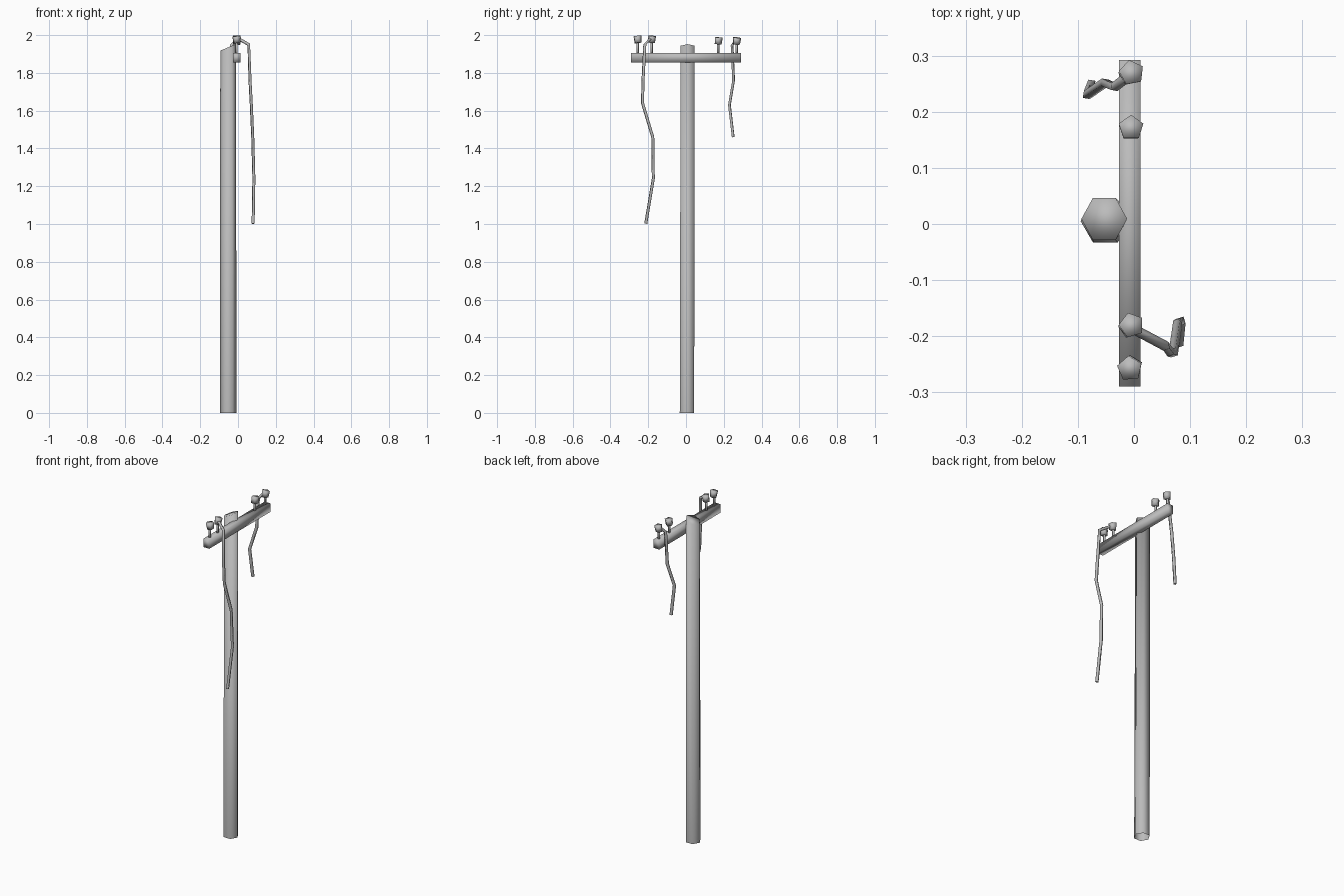
import bpy, bmesh, math
from mathutils import Matrix, Vector

cube = bpy.data.objects.get("Cube")
if cube:
    bpy.data.objects.remove(cube, do_unlink=True)

# One plain grey for everything
grey = bpy.data.materials.new("plain grey")
grey.use_nodes = True
colour = (0.5, 0.5, 0.5, 1)
grey.diffuse_color = colour
grey.node_tree.nodes["Principled BSDF"].inputs["Base Color"].default_value = colour


def finish(name, bm):
    mesh = bpy.data.meshes.new(name)
    for face in bm.faces:
        face.smooth = True
    bm.to_mesh(mesh)
    bm.free()
    mesh.materials.append(grey)
    obj = bpy.data.objects.new(name, mesh)
    bpy.context.collection.objects.link(obj)
    return obj


def prism(name, sides, r_low, r_high, height, centre, tilt=(0, 0), turn=0.0):
    """Tapered prism with its first corner turned from +x."""
    bm = bmesh.new()
    place = (Matrix.Translation(centre) @ Matrix.Rotation(tilt[0], 4, 'X')
             @ Matrix.Rotation(tilt[1], 4, 'Y') @ Matrix.Rotation(turn, 4, 'Z'))
    bmesh.ops.create_cone(bm, cap_ends=True, segments=sides, radius1=r_low,
                          radius2=r_high, depth=height, matrix=place)
    return finish(name, bm)


def wire(name, points, radius):
    curve = bpy.data.curves.new(name, 'CURVE')
    curve.dimensions = '3D'
    curve.bevel_depth = radius
    curve.bevel_resolution = 0
    curve.use_fill_caps = True
    spline = curve.splines.new('POLY')
    spline.use_smooth = True
    spline.points.add(len(points) - 1)
    for point, co in zip(spline.points, points):
        point.co = (*co, 1)
    curve.materials.append(grey)
    obj = bpy.data.objects.new(name, curve)
    bpy.context.collection.objects.link(obj)


# Six-sided pole, open underneath, with a sloping top
pole_height = 1.935
pole = prism("pole", 6, 0.044, 0.043, pole_height,
             (-0.051, 0.005, pole_height / 2), turn=math.pi / 6)
bm = bmesh.new()
bm.from_mesh(pole.data)
for v in bm.verts:
    if v.co.z > 1:
        v.co.z += 0.4 * (v.co.x + 0.051)
        v.co.y += 0.004
        v.co.x = -0.053 + (v.co.x + 0.051) * 0.95
bottom = [f for f in bm.faces if f.calc_center_median().z < 0.01]
bmesh.ops.delete(bm, geom=bottom, context='FACES_ONLY')
bm.to_mesh(pole.data)
bm.free()

# Crossarm beam
bm = bmesh.new()
bmesh.ops.create_cube(bm, size=1, matrix=Matrix.Translation((-0.0075, 0.001, 1.881))
                      @ Matrix.Diagonal((0.039, 0.582, 0.051, 1)))
finish("crossarm", bm)

# Insulators: thin pin plus a five-sided head: y, head height, tilt, turn
insulators = [
    ("left_outer", 0.268, 1.969, (-0.1, 0.1), 0.2),
    ("left_inner", 0.170, 1.970, (-0.1, 0.05), 0.0),
    ("right_inner", -0.182, 1.978, (-0.1, 0.1), 0.3),
    ("right_outer", -0.256, 1.977, (0.1, -0.1), 0.1),
]
for name, y, z, tilt, turn in insulators:
    prism(name + "_insulator_head", 5, 0.020, 0.023, 0.036, (-0.006, y, z), tilt, turn)
    prism(name + "_insulator_pin", 5, 0.007, 0.007, z - 1.89,
          (-0.008, y, (z + 1.89) / 2), turn=turn)

# Broken wires hanging from two of the insulators
wire("front_hanging_wire", [
    (-0.005, -0.185, 1.985), (0.057, -0.218, 1.95), (0.064, -0.228, 1.75),
    (0.070, -0.230, 1.64), (0.078, -0.176, 1.46), (0.084, -0.173, 1.24),
    (0.080, -0.213, 1.002)], 0.009)
wire("back_hanging_wire", [
    (-0.008, 0.265, 1.975), (-0.035, 0.244, 1.945), (-0.052, 0.252, 1.76),
    (-0.084, 0.230, 1.63), (-0.076, 0.250, 1.46)], 0.009)
